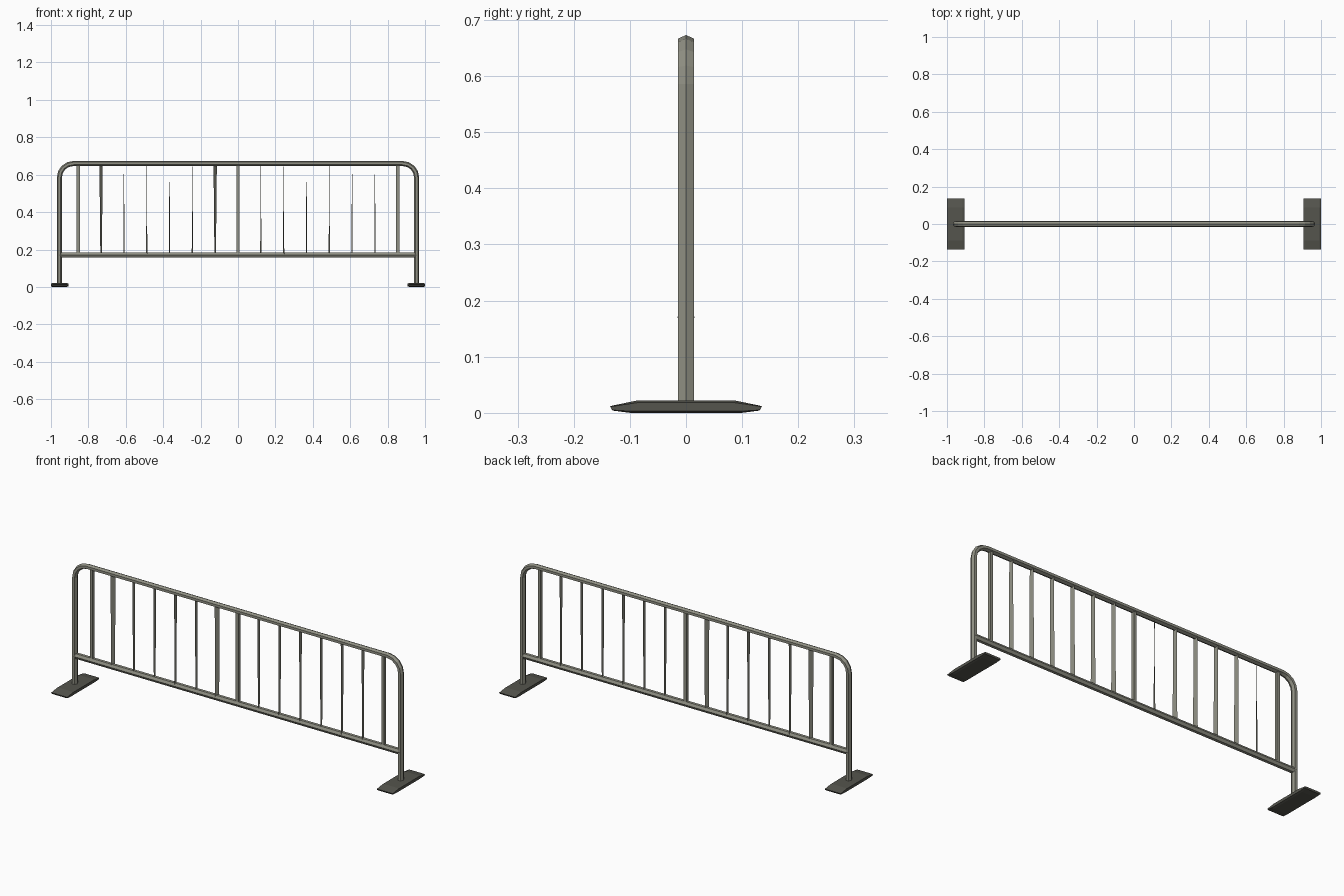
import bpy, bmesh
from math import sin, cos, pi

if "Cube" in bpy.data.objects:
    bpy.data.objects.remove(bpy.data.objects["Cube"])


def material(name, rgb):
    m = bpy.data.materials.new(name)
    m.diffuse_color = (*rgb, 1)
    m.use_nodes = True
    m.node_tree.nodes["Principled BSDF"].inputs["Base Color"].default_value = m.diffuse_color
    return m


metal = material("weathered_metal", (0.28, 0.28, 0.23))
dark = material("dark_metal", (0.09, 0.09, 0.075))


def tube(name, points, radius, squash=1.0):
    # six-sided tube along a path, optionally widened in y
    cu = bpy.data.curves.new(name, 'CURVE')
    cu.dimensions = '3D'
    cu.bevel_depth = radius
    cu.bevel_resolution = 1
    cu.use_fill_caps = True
    sp = cu.splines.new('POLY')
    sp.points.add(len(points) - 1)
    for p, co in zip(sp.points, points):
        p.co = (*co, 1)
    sp.use_smooth = False
    cu.materials.append(metal)
    ob = bpy.data.objects.new(name, cu)
    ob.scale.y = squash
    bpy.context.collection.objects.link(ob)
    return ob


def loft(name, loops, mat):
    # skin between loops that have equal point counts; two points make a strip
    bm = bmesh.new()
    rings = [[bm.verts.new(p) for p in loop] for loop in loops]
    n = len(rings[0])
    for a, b in zip(rings, rings[1:]):
        for i in range(n if n > 2 else 1):
            j = (i + 1) % n
            bm.faces.new((a[i], a[j], b[j], b[i]))
    if n > 2:
        bm.faces.new(rings[0])
        bm.faces.new(rings[-1])
        bmesh.ops.recalc_face_normals(bm, faces=bm.faces)
    me = bpy.data.meshes.new(name)
    bm.to_mesh(me)
    bm.free()
    me.materials.append(mat)
    ob = bpy.data.objects.new(name, me)
    bpy.context.collection.objects.link(ob)
    return ob


# Bent hoop: two legs, rounded corners and the top rail
X, TOP, R = 0.955, 0.66, 0.075
corner = [(X - R + R * cos(a), 0, TOP - R + R * sin(a))
          for a in (i * pi / 8 for i in range(5))]
right = [(X, 0, 0.015)] + corner
tube("frame_hoop", right + [(-x, y, z) for x, y, z in reversed(right)], 0.0135, 1.2)

# Lower rail
tube("lower_rail", [(-X, 0, 0.17), (X, 0, 0.17)], 0.0155)

# Upright bars: solid at the ends and centre, thin twisted strips between
Z0, Z1 = 0.17, 0.66
for i in range(-7, 8):
    x = i * 0.122
    if i in (-7, 0, 7):
        r = 0.0115
        loops = [[(x + r * cos(a), r * sin(a), z)
                  for a in (pi / 4 + k * pi / 2 for k in range(4))]
                 for z in (Z0, Z1)]
    else:
        lo, hi = (-0.0035, 0.0125), (-0.0005, 0.0125)
        if i in (-6, -1):
            lo, hi = (0.004, 0.011), (0.009, 0.008)
        loops = [[(x - dx, -dy, z), (x + dx, dy, z)]
                 for (dx, dy), z in ((lo, Z0), (hi, Z1))]
    loft("upright_bar", loops, metal)

# Flat feet with sloped ends and slightly chamfered sides
outer = [(-0.135, 0.011), (-0.087, 0.018), (0.087, 0.018), (0.135, 0.011),
         (0.131, 0.005), (0.1, 0.003), (-0.1, 0.003), (-0.131, 0.005)]
inner = [(-0.135, 0.012), (-0.087, 0.022), (0.087, 0.022), (0.135, 0.012),
         (0.131, 0.004), (0.1, 0.0), (-0.1, 0.0), (-0.131, 0.004)]
for side in (-1, 1):
    sections = [(0.907, outer), (0.917, inner), (0.99, inner), (1.0, outer)]
    loft("foot", [[(side * x, y, z) for y, z in prof] for x, prof in sections], dark)
